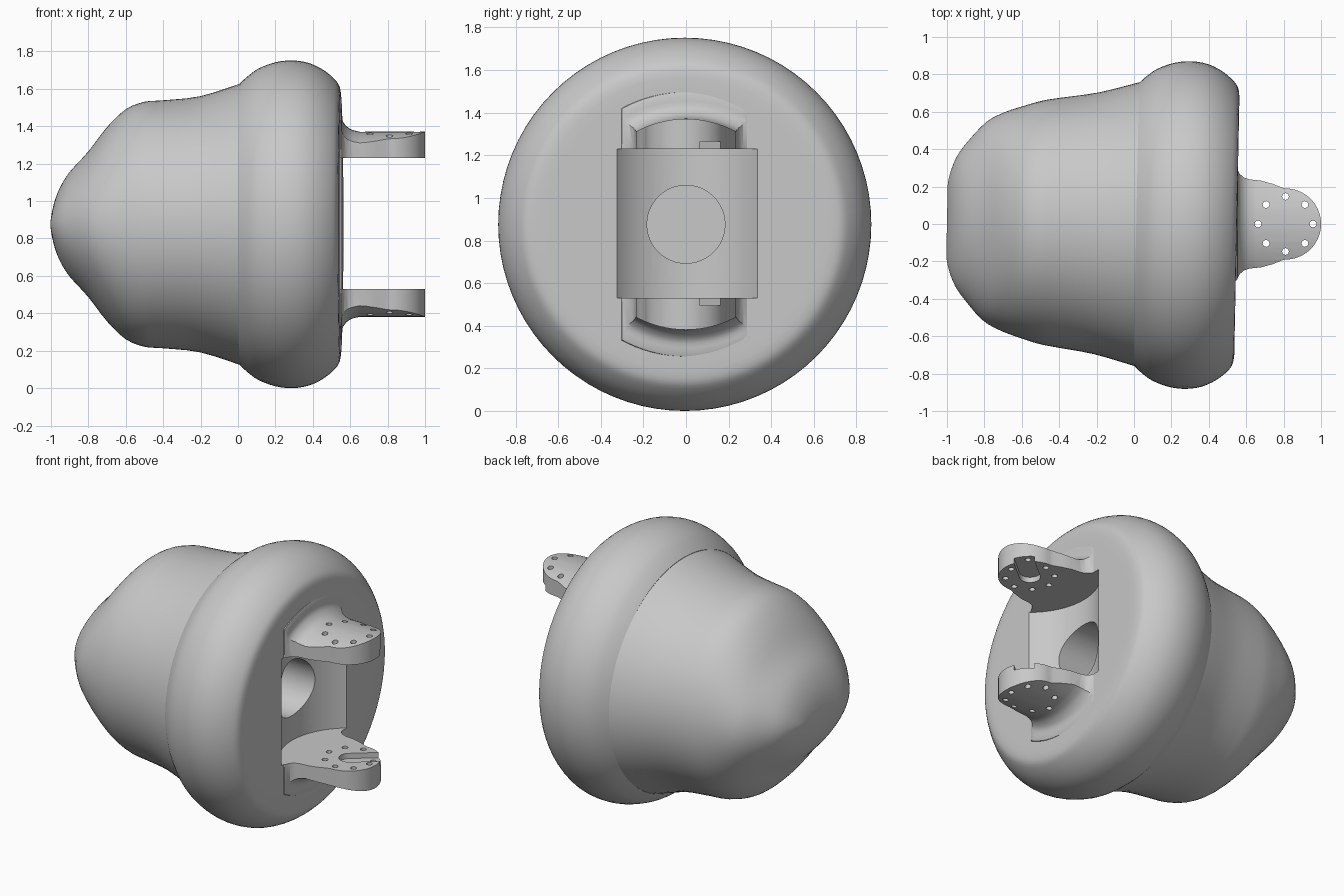
import bpy, bmesh, math
from mathutils import Matrix, Vector

if "Cube" in bpy.data.objects:
    bpy.data.objects.remove(bpy.data.objects["Cube"])

MID_Z = 0.876                     # height of the main axis
HINGE = Vector((0.81, 0, MID_Z))  # centre of the hinge between the brackets
TILT = Matrix.Rotation(-0.02, 4, 'Z')

grey = bpy.data.materials.new("light_grey")
grey.use_nodes = True
colour = (0.58, 0.58, 0.58, 1)
grey.diffuse_color = colour
grey.node_tree.nodes["Principled BSDF"].inputs["Base Color"].default_value = colour


def finish(name, bm):
    bmesh.ops.recalc_face_normals(bm, faces=bm.faces)
    mesh = bpy.data.meshes.new(name)
    bm.to_mesh(mesh)
    bm.free()
    mesh.materials.append(grey)
    obj = bpy.data.objects.new(name, mesh)
    bpy.context.collection.objects.link(obj)
    return obj


def smooth_path(points, steps):
    """Catmull-Rom refinement of a list of sections."""
    pts = [Vector(p) for p in points]
    pts = [pts[0]] + pts + [pts[-1]]
    out = []
    for a, b, c, d in zip(pts, pts[1:], pts[2:], pts[3:]):
        for i in range(steps):
            t = i / steps
            out.append(0.5 * (2 * b + (c - a) * t + (2 * a - 5 * b + 4 * c - d) * t * t
                              + (3 * b - a - 3 * c + d) * t ** 3))
    return out + [pts[-1]]


def loft(name, sections, segments=80, turn=Matrix()):
    """Elliptical rings (x, half width, half height) skinned along x."""
    bm = bmesh.new()
    rings = []
    for x, hy, hz in sections:
        angles = [math.tau * i / segments for i in range(segments)]
        rings.append([bm.verts.new(turn @ Vector((x, hy * math.cos(a), MID_Z + hz * math.sin(a))))
                      for a in angles])
    for r, s in zip(rings, rings[1:]):
        for i in range(segments):
            j = (i + 1) % segments
            bm.faces.new((r[i], r[j], s[j], s[i]))
    bm.faces.new(rings[0])
    bm.faces.new(rings[-1])
    return finish(name, bm)


def extrude(name, outline, z0, z1):
    """Vertical prism over a plan outline."""
    bm = bmesh.new()
    face = bm.faces.new([bm.verts.new((x, y, z0)) for x, y in outline])
    top = bmesh.ops.extrude_face_region(bm, geom=[face])["geom"]
    bmesh.ops.translate(bm, vec=(0, 0, z1 - z0),
                        verts=[v for v in top if isinstance(v, bmesh.types.BMVert)])
    return finish(name, bm)


def arc(centre, radius, start, end, steps):
    return [(centre[0] + radius * math.cos(start + (end - start) * i / steps),
             centre[1] + radius * math.sin(start + (end - start) * i / steps))
            for i in range(steps + 1)]


def disc(centre, radius, steps):
    return arc(centre, radius, 0, math.tau, steps)[:-1]


def boolean(obj, cutter, operation='DIFFERENCE'):
    cutter.hide_render = True
    mod = obj.modifiers.new("cut", 'BOOLEAN')
    mod.operation = operation
    mod.solver = 'EXACT'
    mod.object = cutter
    bpy.context.view_layer.objects.active = obj
    bpy.ops.object.modifier_apply(modifier=mod.name)


# Rear shell: round at the rim, narrowing to a sideways ridge
shell = loft("rear_shell", smooth_path([
    (.1, .78, .78), (.02, .76, .755), (-.2, .70, .685), (-.4, .668, .663), (-.5, .65, .655),
    (-.6, .62, .615), (-.7, .585, .52), (-.8, .53, .39), (-.9, .42, .28),
    (-.95, .35, .2), (-.98, .28, .125), (-.995, .225, .06), (-1, .19, .02)], 3), turn=TILT)

# Bulging collar with a flat front face
collar_profile = smooth_path([(.012, .755), (.05, .79), (.11, .833), (.2, .866), (.29, .876),
                              (.38, .862), (.46, .823), (.52, .772), (.543, .735), (.55, .69)], 3)
collar = loft("collar", [(.012, .3, .3)] + [(x, r, r) for x, r in collar_profile]
              + [(.55, .64, .64)], turn=TILT)

# Hinge brackets: a flared round bar trimmed to the bracket outline
bar_profile = smooth_path([(.5, .63), (.55, .62), (.558, .56), (.575, .53), (.605, .507),
                           (.65, .495)], 3)
brackets = loft("hinge_brackets", [(x, r, r) for x, r in bar_profile] + [(1.1, .495, .495)], 96)
side = [(.5, .33), (.55, .30), (.565, .268), (.59, .247), (.62, .238), (.68, .232),
        (.74, .215), (.79, .195)]
outline = side + arc(HINGE, .19, math.pi / 2, -math.pi / 2, 28) + [(x, -y) for x, y in side[::-1]]
plan = extrude("bracket_outline", outline, -.1, 1.9)
boolean(brackets, plan, 'INTERSECT')

# Round clearance pocket between the brackets
pocket = extrude("pocket_cutter", disc(HINGE, .42, 64), .53, 1.23)
boolean(collar, pocket)
boolean(brackets, pocket)

# Axial bore in the pocket floor
bore = loft("bore_cutter", [(-.3, .183, .183), (.6, .183, .183)], 48)
boolean(collar, bore)
boolean(shell, bore)

# Keyhole recess on both inner bracket faces, open towards the tip
aim = math.radians(39)
slot_outline = arc((0, 0), .062, math.pi / 2, math.pi * 1.5, 16) + [(.3, -.062), (.3, .062)]
slot_outline = [(HINGE.x + x * math.cos(aim) - y * math.sin(aim),
                 x * math.sin(aim) + y * math.cos(aim)) for x, y in slot_outline]
slot = extrude("slot_cutter", slot_outline, .495, 1.265)
boolean(brackets, slot)

# Ring of screw holes through both brackets
cutters = [plan, pocket, bore, slot]
for i in range(8):
    a = math.tau * i / 8
    spot = (HINGE.x + .147 * math.cos(a), .147 * math.sin(a))
    hole = extrude("screw_hole_cutter", disc(spot, .018, 16), .2, 1.6)
    boolean(brackets, hole)
    cutters.append(hole)

for cutter in cutters:
    bpy.data.objects.remove(cutter)

# Smooth shading with crisp edges
bpy.ops.object.select_all(action='DESELECT')
for obj in (shell, collar, brackets):
    obj.select_set(True)
bpy.context.view_layer.objects.active = shell
bpy.ops.object.shade_smooth_by_angle(angle=math.radians(30))
